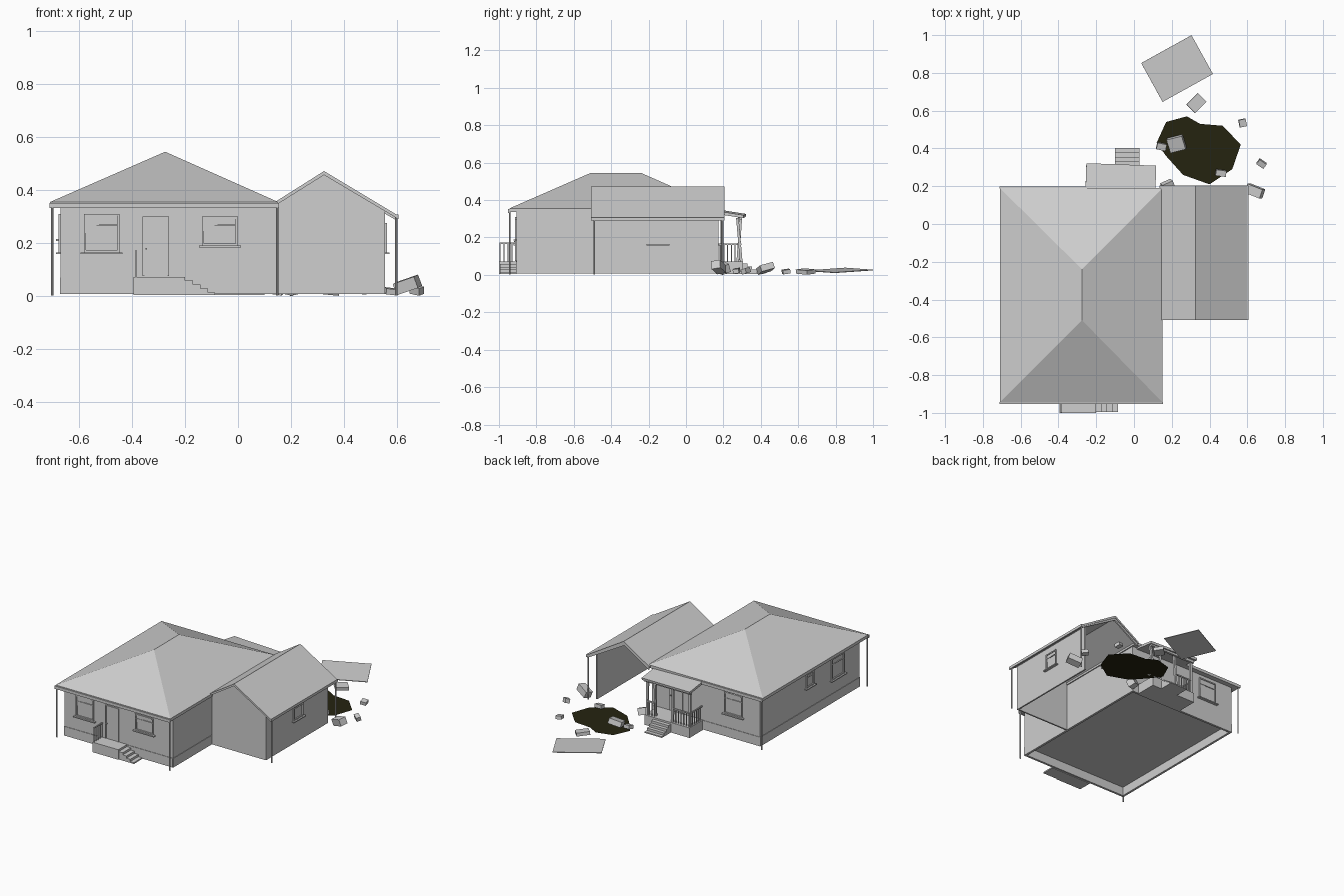
import bpy, bmesh, math
from mathutils import Matrix, Vector, Euler

old = bpy.data.objects.get("Cube")
if old:
    bpy.data.objects.remove(old, do_unlink=True)


def material(name, rgb):
    m = bpy.data.materials.new(name)
    m.use_nodes = True
    m.diffuse_color = (*rgb, 1)
    bsdf = m.node_tree.nodes["Principled BSDF"]
    bsdf.inputs["Base Color"].default_value = (*rgb, 1)
    bsdf.inputs["Roughness"].default_value = 0.9
    return m


GREY = material("pale_grey", (0.62, 0.62, 0.62))
SOIL = material("dark_soil", (0.018, 0.017, 0.005))


def finish(name, bm, mat=GREY):
    me = bpy.data.meshes.new(name)
    bm.to_mesh(me)
    bm.free()
    me.materials.append(mat)
    ob = bpy.data.objects.new(name, me)
    bpy.context.collection.objects.link(ob)
    return ob


def add_box(bm, lo, hi, frame=Matrix()):
    lo, hi = Vector(lo), Vector(hi)
    m = Matrix.Translation((lo + hi) / 2) @ Matrix.Diagonal((*(hi - lo), 1))
    bmesh.ops.create_cube(bm, size=1, matrix=frame @ m)


def boxes(name, pairs, frame=Matrix()):
    bm = bmesh.new()
    for lo, hi in pairs:
        add_box(bm, lo, hi, frame)
    return finish(name, bm)


def tilted_box(name, centre, size, rot):
    bm = bmesh.new()
    turn = Euler([math.radians(a) for a in rot]).to_matrix().to_4x4()
    m = Matrix.Translation(centre) @ turn @ Matrix.Diagonal((*size, 1))
    bmesh.ops.create_cube(bm, size=1, matrix=m)
    return finish(name, bm)


def prism(name, outline, y0, y1):
    """Extrude an x-z outline along y."""
    bm = bmesh.new()
    face = bm.faces.new([bm.verts.new((x, y0, z)) for x, z in outline])
    out = bmesh.ops.extrude_face_region(bm, geom=[face])
    moved = [g for g in out["geom"] if isinstance(g, bmesh.types.BMVert)]
    bmesh.ops.translate(bm, verts=moved, vec=(0, y1 - y0, 0))
    bmesh.ops.recalc_face_normals(bm, faces=bm.faces)
    return finish(name, bm)


# Main house walls and the hollow footing below them
X0, X1, Y0, Y1 = -0.67, 0.145, -0.905, 0.16
boxes("house_walls", [((X0, Y0, 0.068), (X1, Y1, 0.345))])
T = 0.012
boxes("footing", [
    ((X0 - 0.003, Y0 - 0.003, 0.008), (X1, Y0 + T, 0.07)),
    ((X0 - 0.003, Y1 - T, 0.008), (X1, Y1 + 0.003, 0.07)),
    ((X0 - 0.003, Y0, 0.008), (X0 + T, Y1, 0.07)),
    ((X1 - T, Y0, 0.008), (X1 + 0.003, Y1, 0.07))])

# Hipped roof with a flat soffit
bm = bmesh.new()
corners = [(-0.71, -0.945), (0.152, -0.945), (0.152, 0.19), (-0.71, 0.19)]
eave = [bm.verts.new((x, y, 0.355)) for x, y in corners]
low = [bm.verts.new((x, y, 0.335)) for x, y in corners]
front, back = [bm.verts.new((-0.275, y, 0.545)) for y in (-0.51, -0.24)]
a, b, c, d = eave
for f in ((a, b, front), (b, c, back, front), (c, d, back), (d, a, front, back), low[::-1]):
    bm.faces.new(f)
for i in range(4):
    j = (i + 1) % 4
    bm.faces.new((low[i], low[j], eave[j], eave[i]))
bmesh.ops.recalc_face_normals(bm, faces=bm.faces)
finish("hipped_roof", bm)

# Gutters along the front and back eaves
boxes("gutters", [((-0.712, -0.953, 0.332), (0.154, -0.943, 0.352)),
                  ((-0.712, 0.188, 0.332), (-0.25, 0.198, 0.352))])

# Downpipes at the eave corners
for i, (x, y, top) in enumerate([(-0.702, -0.943, 0.34), (0.148, -0.943, 0.34),
                                 (-0.702, 0.188, 0.34), (0.598, -0.49, 0.3),
                                 (0.598, 0.195, 0.3)]):
    bm = bmesh.new()
    bmesh.ops.create_cone(bm, cap_ends=True, segments=8, radius1=0.0045, radius2=0.0045,
                          depth=top, matrix=Matrix.Translation((x, y, top / 2 + 0.002)))
    finish(f"downpipe_{i}", bm)

# Side garage: front gable wall, outer wall, open back
prism("garage_front_wall", [(0.148, 0.008), (0.555, 0.008), (0.555, 0.322),
                            (0.325, 0.46), (0.148, 0.35)], -0.492, -0.482)
boxes("garage_outer_wall", [((0.545, -0.49, 0.008), (0.555, 0.175, 0.325))])
prism("garage_roof", [(0.135, 0.352), (0.325, 0.472), (0.603, 0.305), (0.603, 0.292),
                      (0.325, 0.457), (0.135, 0.338)], -0.508, 0.205)
prism("garage_back_trim", [(0.14, 0.345), (0.325, 0.462), (0.6, 0.297), (0.6, 0.285),
                           (0.325, 0.442), (0.14, 0.325)], 0.19, 0.2)
boxes("garage_gutter", [((0.597, -0.508, 0.29), (0.607, 0.205, 0.308))])


# Windows: local x along the wall, local y outward
def wall_frame(origin, angle):
    return Matrix.Translation(origin) @ Matrix.Rotation(math.radians(angle), 4, "Z")


def window(name, origin, angle, w, h):
    m = wall_frame(origin, angle)
    r, t = w / 2, 0.008
    boxes(name, [
        ((-r, 0, 0), (-r + t, 0.008, h)), ((r - t, 0, 0), (r, 0.008, h)),
        ((-r, 0, h - t), (r, 0.008, h)), ((-r, 0, 0), (r, 0.008, t)),
        ((-r, 0, h * 0.7), (r, 0.006, h * 0.7 + t / 2)),
        ((-r - 0.012, 0, -0.007), (r + 0.012, 0.018, 0))], m)
    # Broken pane left in the upper sash
    bm = bmesh.new()
    pts = [(-r + t, h - t), (r - t, h - t), (r - t, h * 0.5), (0, h * 0.78)]
    bm.faces.new([bm.verts.new(m @ Vector((x, 0.003, z))) for x, z in pts])
    finish(name + "_pane", bm)


window("front_window_a", (-0.515, Y0, 0.165), 180, 0.135, 0.145)
window("front_window_b", (-0.068, Y0, 0.19), 180, 0.135, 0.11)
window("side_window_large", (X0, -0.67, 0.165), 90, 0.135, 0.145)
window("side_window_small", (X0, -0.37, 0.215), 90, 0.08, 0.095)
window("back_window", (-0.47, Y1, 0.165), 0, 0.135, 0.145)
window("garage_window", (0.555, -0.15, 0.165), -90, 0.1, 0.11)


# Doors with frame and knob
def door(name, origin, angle):
    boxes(name, [((-0.05, 0, 0), (-0.044, 0.008, 0.225)), ((0.044, 0, 0), (0.05, 0.008, 0.225)),
                 ((-0.05, 0, 0.219), (0.05, 0.008, 0.225)), ((-0.044, 0, 0), (0.044, 0.004, 0.219)),
                 ((0.034, 0, 0.1), (0.04, 0.014, 0.106))], wall_frame(origin, angle))


door("front_door", (-0.31, Y0, 0.075), 180)
door("back_door", (-0.04, Y1, 0.075), 0)

# Front landing, steps descending to the side, and a railing
boxes("front_landing", [((-0.395, -1.0, 0.004), (-0.2, Y0, 0.072))])
boxes("front_steps", [((-0.2, -0.995, 0.004), (-0.17 + 0.028 * i, Y0, 0.058 - 0.015 * i))
                      for i in range(4)])
rail = [((-0.39, -0.998, 0.165), (-0.382, Y0, 0.172))]
rail += [((-0.388, -0.998 + 0.022 * i, 0.07), (-0.384, -0.993 + 0.022 * i, 0.168))
         for i in range(5)]
boxes("front_railing", rail)

# Back porch with steps, posts and railings
boxes("porch_floor", [((-0.24, Y1, 0.004), (0.1, 0.305, 0.072))])
boxes("porch_steps", [((-0.1, 0.3, 0.004), (0.03, 0.33 + 0.024 * i, 0.06 - 0.016 * i))
                      for i in range(4)])
tilted_box("porch_roof", (-0.07, 0.235, 0.327), (0.37, 0.16, 0.016), (-9, 1, -2))
boxes("porch_beam", [((-0.245, 0.285, 0.295), (0.105, 0.3, 0.312))])
for i, (x, lean) in enumerate([(-0.23, 0), (-0.1, 3), (0.03, -4), (0.09, 5)]):
    tilted_box(f"porch_post_{i}", (x, 0.285, 0.188), (0.014, 0.014, 0.235), (lean, lean / 2, 0))
for side, (u, v) in enumerate([(-0.23, -0.1), (0.03, 0.09)]):
    parts = [((u, 0.286, 0.16), (v, 0.296, 0.168))]
    n = round((v - u) / 0.02)
    parts += [((u + 0.02 * k, 0.289, 0.07), (u + 0.02 * k + 0.005, 0.294, 0.165))
              for k in range(n)]
    boxes(f"porch_railing_{side}", parts)
boxes("porch_side_railing", [((-0.238, Y1, 0.16), (-0.23, 0.29, 0.168))]
      + [((-0.236, 0.18 + 0.02 * k, 0.07), (-0.231, 0.185 + 0.02 * k, 0.165)) for k in range(6)])

# Burnt ground patch
bm = bmesh.new()
patch = [(0.12, 0.43), (0.17, 0.36), (0.26, 0.26), (0.4, 0.21), (0.52, 0.29), (0.565, 0.42),
         (0.47, 0.52), (0.35, 0.53), (0.28, 0.57), (0.17, 0.54)]
bm.faces.new([bm.verts.new((x, y, 0.004)) for x, y in patch])
finish("burnt_ground", bm, SOIL)

# Rubble blocks and a fallen sheet
rubble = [((0.225, 0.425, 0.035), (0.085, 0.075, 0.035), (15, -12, 14)),
          ((0.33, 0.64, 0.018), (0.085, 0.065, 0.022), (6, 4, 45)),
          ((0.575, 0.535, 0.018), (0.038, 0.04, 0.022), (8, 6, 12)),
          ((0.675, 0.32, 0.022), (0.045, 0.03, 0.028), (14, 10, -35)),
          ((0.64, 0.175, 0.042), (0.09, 0.05, 0.045), (10, -18, -22)),
          ((0.46, 0.27, 0.022), (0.055, 0.032, 0.024), (8, 6, -8)),
          ((0.145, 0.41, 0.02), (0.05, 0.035, 0.024), (10, 8, -12)),
          ((0.18, 0.2, 0.035), (0.06, 0.05, 0.045), (20, 12, 25))]
for i, (loc, size, rot) in enumerate(rubble):
    tilted_box(f"rubble_{i}", loc, size, rot)
tilted_box("fallen_sheet", (0.228, 0.823, 0.024), (0.305, 0.235, 0.004), (3.5, 2, 29))
sheet = bpy.data.objects["fallen_sheet"]
sheet.data.transform(Matrix.Rotation(math.radians(0), 4, "Z"))
